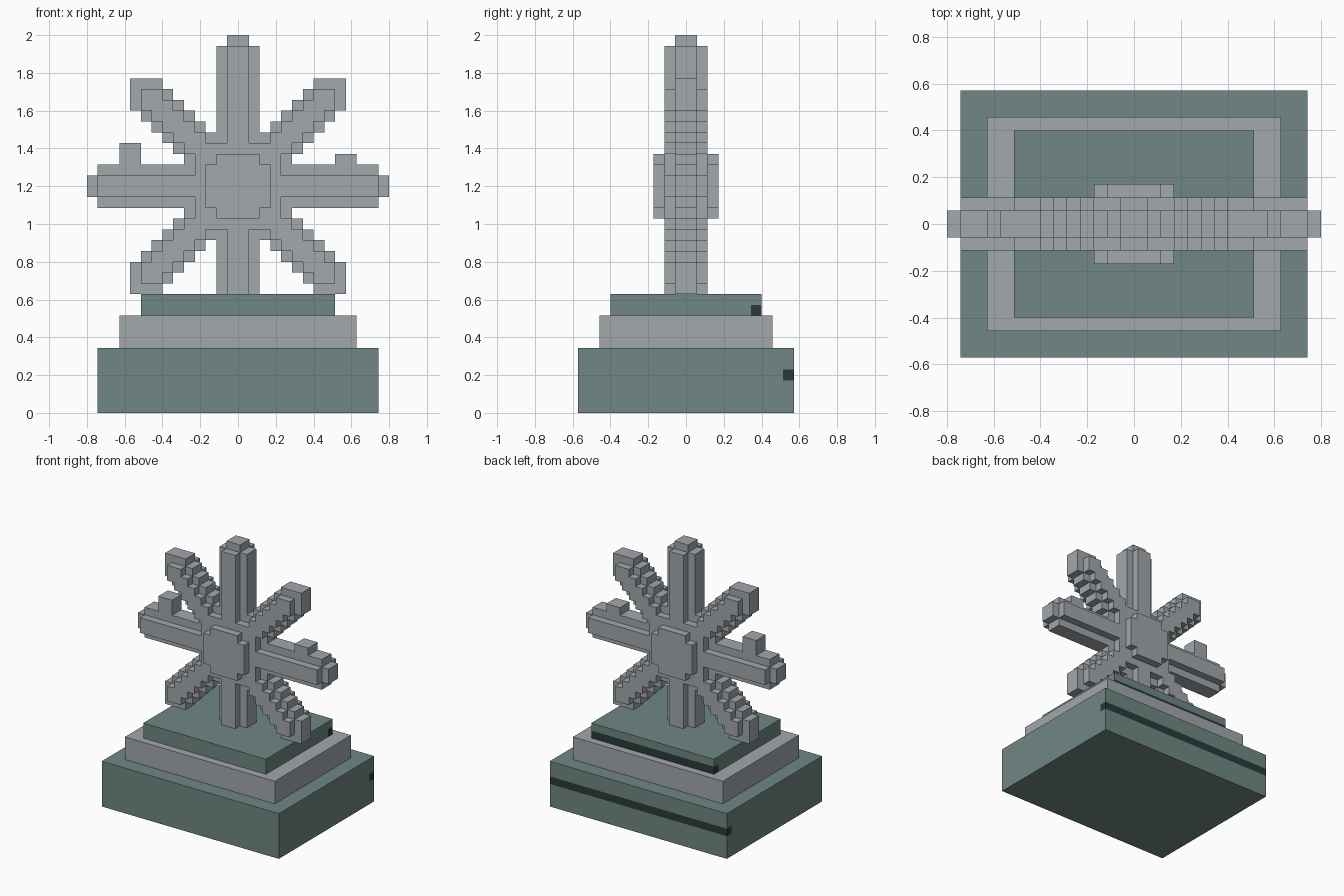
import bpy, bmesh
from mathutils import Vector

if "Cube" in bpy.data.objects:
    bpy.data.objects.remove(bpy.data.objects["Cube"], do_unlink=True)

U = 2 / 35      # edge of one block
CZ = 21         # star centre height, in blocks


def srgb(r, g, b):
    lin = lambda c: c / 12.92 if c <= 0.04045 else ((c + 0.055) / 1.055) ** 2.4
    return tuple(lin(v / 255) for v in (r, g, b)) + (1.0,)


def material(name, colour):
    m = bpy.data.materials.new(name)
    m.use_nodes = True
    m.diffuse_color = colour
    bsdf = next(n for n in m.node_tree.nodes if n.type == 'BSDF_PRINCIPLED')
    bsdf.inputs["Base Color"].default_value = colour
    bsdf.inputs["Roughness"].default_value = 0.9
    return m


GREEN = material("grey green stone", srgb(112, 135, 131))
GREY = material("light grey stone", srgb(162, 168, 172))
DARK = material("dark green band", srgb(42, 58, 57))


def add_object(name, bm, mats):
    bmesh.ops.recalc_face_normals(bm, faces=bm.faces)
    bmesh.ops.scale(bm, vec=(U, U, U), verts=bm.verts)
    me = bpy.data.meshes.new(name)
    bm.to_mesh(me)
    bm.free()
    for m in mats:
        me.materials.append(m)
    ob = bpy.data.objects.new(name, me)
    bpy.context.collection.objects.link(ob)
    return ob


def slab(name, x, y, z, mats, band=None):
    """Box given by block ranges; band is the height of a dark course at the back."""
    bm = bmesh.new()
    bmesh.ops.create_cube(bm, size=1)
    for v in bm.verts:
        v.co = [r[0] if c < 0 else r[1] for c, r in zip(v.co, (x, y, z))]
    if band is not None:
        cuts = [((0, 0, band), (0, 0, 1)), ((0, 0, band + 1), (0, 0, 1)),
                ((0, y[1] - 1, 0), (0, 1, 0))]
        for co, no in cuts:
            bmesh.ops.bisect_plane(bm, geom=bm.verts[:] + bm.edges[:] + bm.faces[:],
                                   plane_co=co, plane_no=no)
        bm.normal_update()
        for f in bm.faces:
            c = f.calc_center_median()
            if abs(f.normal.z) < 0.5 and band < c.z < band + 1 and c.y > y[1] - 1:
                f.material_index = 1
    return add_object(name, bm, mats)


# Stepped pedestal, with a dark course along the back of two tiers
slab("pedestal_base", (-13, 13), (-10, 10), (0, 6), [GREEN, DARK], band=3)
slab("pedestal_middle", (-11, 11), (-8, 8), (6, 9), [GREY])
slab("pedestal_top", (-9, 9), (-7, 7), (9, 11), [GREEN, DARK], band=9)

# Eight-armed star, gathered as blocks around its centre
cells = set()


def fill(x0, x1, z0, z1, depth):
    cells.update((x, y, z) for x in range(x0, x1)
                 for y in range(-depth, depth) for z in range(z0, z1))


# Upright arm: wide thin web, narrow deep rib, small tip
fill(-2, 2, -10, 13, 1)
fill(-1, 1, -10, 13, 2)
fill(-1, 1, -10, 14, 1)
# Level arm
fill(-13, 13, -2, 2, 1)
fill(-13, 13, -1, 1, 2)
fill(-14, 14, -1, 1, 1)
# Diagonal arms: stepped thin web with a stepped deeper rib
for sx in (-1, 1):
    for sz in (-1, 1):
        for width, depth, end in ((3, 1, 10), (2, 2, 9)):
            for k in range(0, end - width + 1):
                a = (k, k + width)
                xr = a if sx > 0 else (-a[1], -a[0])
                zr = a if sz > 0 else (-a[1], -a[0])
                fill(*xr, *zr, depth)
# Hub with a raised, notched boss on both sides
fill(-4, 4, -4, 4, 2)
fill(-3, 3, -2, 2, 3)
fill(-2, 2, -3, 3, 3)


def skin_blocks(blocks):
    """Mesh only the exposed block sides, then merge flat areas."""
    bm = bmesh.new()
    verts = {}

    def vert(p):
        key = tuple(p)
        if key not in verts:
            verts[key] = bm.verts.new((p[0], p[1], p[2] + CZ))
        return verts[key]

    for c in sorted(blocks):
        for axis in range(3):
            for side in (0, 1):
                n = list(c)
                n[axis] += 2 * side - 1
                if tuple(n) in blocks:
                    continue
                u, v = (axis + 1) % 3, (axis + 2) % 3
                ring = []
                for du, dv in ((0, 0), (1, 0), (1, 1), (0, 1)):
                    p = list(c)
                    p[axis] += side
                    p[u] += du
                    p[v] += dv
                    ring.append(vert(p))
                bm.faces.new(ring if side else ring[::-1])
    bmesh.ops.dissolve_limit(bm, angle_limit=0.01, verts=bm.verts, edges=bm.edges)
    return bm


add_object("eight_armed_star", skin_blocks(cells), [GREY])

# Uneven knobs standing on the level arm
slab("right_knob", (-11, -9), (-1, 1), (CZ + 2, CZ + 4), [GREY])
slab("left_knob", (9, 11), (-1, 1), (CZ + 2, CZ + 3), [GREY])
